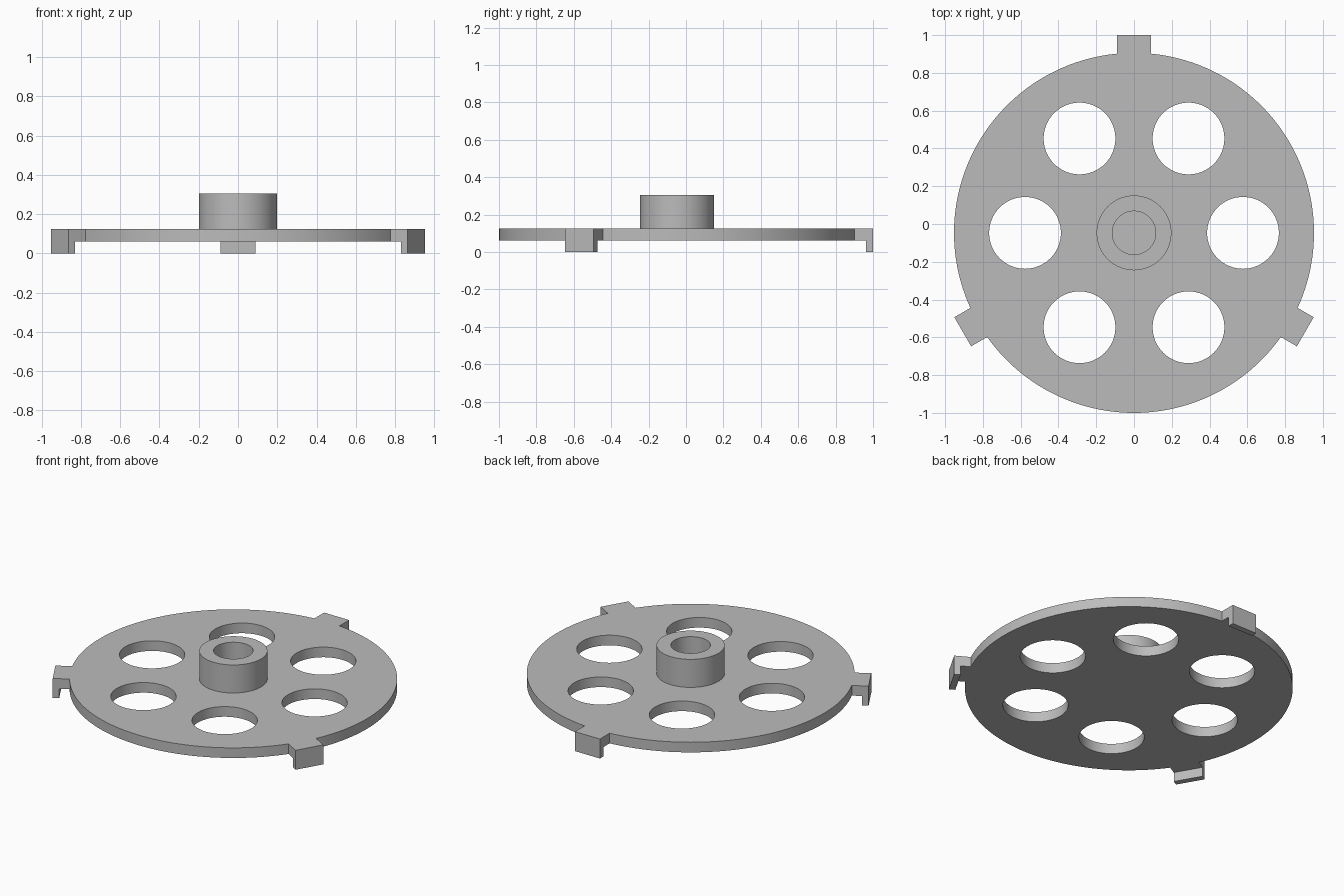
import bpy
import bmesh
from math import sin, cos, pi, asin, radians

if "Cube" in bpy.data.objects:
    bpy.data.objects.remove(bpy.data.objects["Cube"], do_unlink=True)

CENTRE_Y = -0.047
DISC_R, TAB_R, TAB_HALF = 0.953, 1.047, 0.089
PLATE_Z, TOP_Z, HUB_Z = 0.06, 0.125, 0.305
LIP = 0.038

grey = bpy.data.materials.new("plain grey")
grey.use_nodes = True
grey.diffuse_color = (0.5, 0.5, 0.5, 1)
grey.node_tree.nodes["Principled BSDF"].inputs["Base Color"].default_value = (0.5, 0.5, 0.5, 1)


def circle(radius, cx=0, cy=0, n=96):
    return [(cx + radius * cos(2 * pi * i / n), cy + radius * sin(2 * pi * i / n)) for i in range(n)]


def extrude_outlines(name, outlines, z0, z1):
    """Fill nested outlines (inner ones become holes) and extrude from z0 to z1."""
    curve = bpy.data.curves.new(name + " outline", "CURVE")
    curve.dimensions = "2D"
    curve.fill_mode = "BOTH"
    curve.extrude = (z1 - z0) / 2
    for points in outlines:
        spline = curve.splines.new("POLY")
        spline.points.add(len(points) - 1)
        for point, (x, y) in zip(spline.points, points):
            point.co = (x, y, 0, 1)
        spline.use_cyclic_u = True
    helper = bpy.data.objects.new(name + " helper", curve)
    bpy.context.collection.objects.link(helper)
    graph = bpy.context.evaluated_depsgraph_get()
    mesh = bpy.data.meshes.new_from_object(helper.evaluated_get(graph))
    bpy.data.objects.remove(helper, do_unlink=True)

    bm = bmesh.new()
    bm.from_mesh(mesh)
    bmesh.ops.remove_doubles(bm, verts=bm.verts, dist=0.0001)
    bmesh.ops.recalc_face_normals(bm, faces=bm.faces)
    bmesh.ops.translate(bm, verts=bm.verts, vec=(0, CENTRE_Y, (z0 + z1) / 2))
    bm.to_mesh(mesh)
    bm.free()

    mesh.name = name
    mesh.materials.clear()
    mesh.materials.append(grey)
    obj = bpy.data.objects.new(name, mesh)
    bpy.context.collection.objects.link(obj)
    bpy.ops.object.select_all(action="DESELECT")
    obj.select_set(True)
    bpy.context.view_layer.objects.active = obj
    bpy.ops.object.shade_smooth_by_angle(angle=radians(30))
    return obj


def polar(angle, along, across):
    """Point at a distance along a spoke and sideways from it."""
    return (along * cos(angle) - across * sin(angle), along * sin(angle) + across * cos(angle))


# Plate outline: three arcs joined by square tabs
tab_angles = [pi / 2 + i * 2 * pi / 3 for i in range(3)]
half = asin(TAB_HALF / DISC_R)
outline = []
for a in tab_angles:
    outline += [polar(a, TAB_R, -TAB_HALF), polar(a, TAB_R, TAB_HALF)]
    span = 2 * pi / 3 - 2 * half
    outline += [polar(a + half + span * i / 48, DISC_R, 0) for i in range(49)]

# Plate with six round holes
holes = [circle(0.19, *polar(i * pi / 3, 0.577, 0), n=64) for i in range(6)]
extrude_outlines("plate", [outline] + holes, PLATE_Z, TOP_Z)

# Hub tube with a blind bore
extrude_outlines("hub", [circle(0.198), circle(0.115)], TOP_Z - 0.01, HUB_Z)

# Lips hanging from the tab ends
for i, a in enumerate(tab_angles):
    corners = [polar(a, r, s) for r, s in ((TAB_R - LIP, -TAB_HALF), (TAB_R, -TAB_HALF),
                                           (TAB_R, TAB_HALF), (TAB_R - LIP, TAB_HALF))]
    extrude_outlines(("back", "right", "left")[i] + "_tab_lip", [corners], 0, PLATE_Z)
